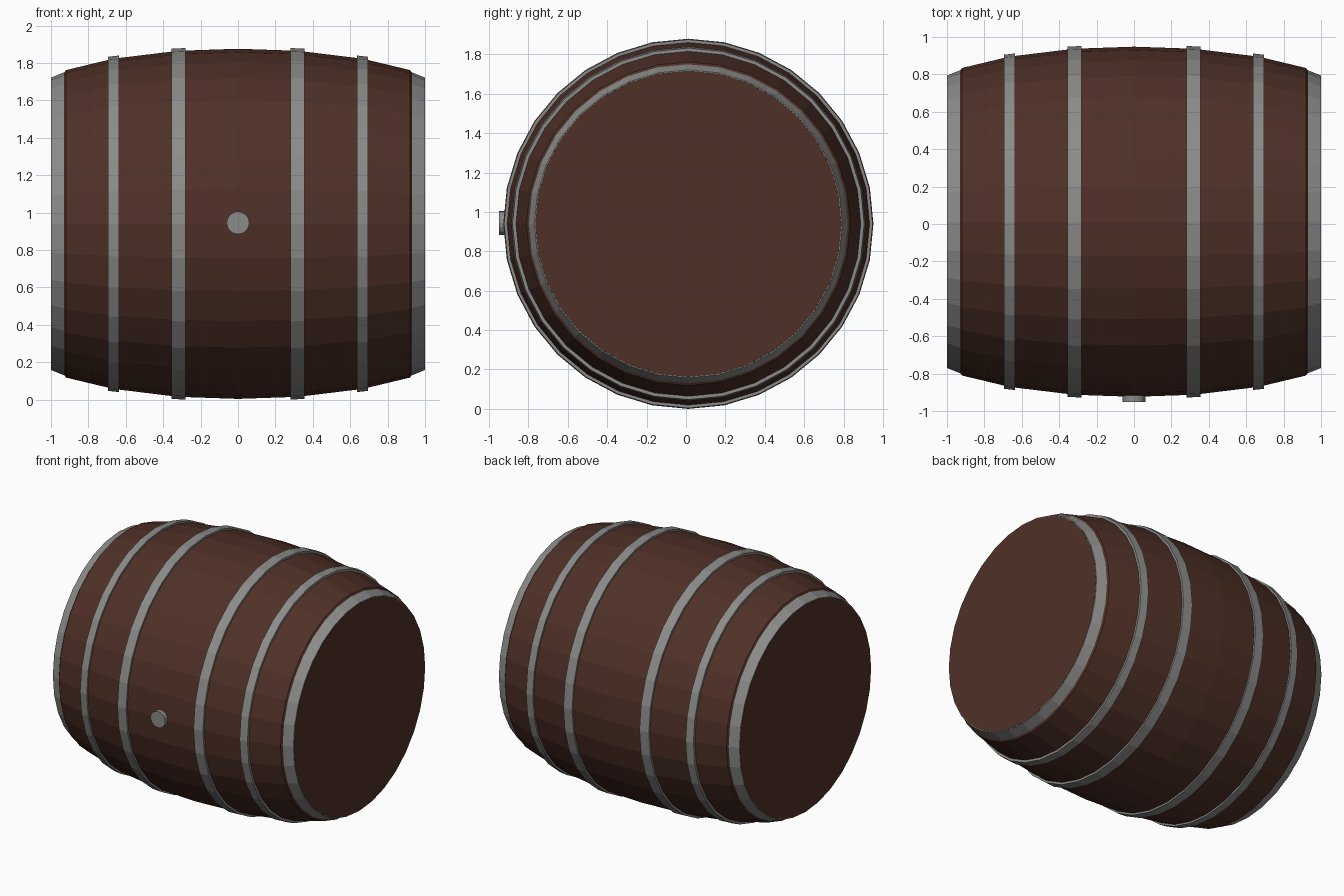
import bpy, bmesh, math

if "Cube" in bpy.data.objects:
    bpy.data.objects.remove(bpy.data.objects["Cube"])

SIDES = 32
CY, CZ = 0.012, 0.94          # barrel axis runs along x through this y, z


def material(name, rgb):
    m = bpy.data.materials.new(name)
    m.diffuse_color = (*rgb, 1.0)
    m.use_nodes = True
    m.node_tree.nodes["Principled BSDF"].inputs["Base Color"].default_value = m.diffuse_color
    return m


wood = material("dark_brown_wood", (0.078, 0.030, 0.020))
metal = material("grey_metal", (0.26, 0.26, 0.255))


def finish(bm, name, mat):
    bmesh.ops.recalc_face_normals(bm, faces=bm.faces)
    me = bpy.data.meshes.new(name)
    bm.to_mesh(me)
    bm.free()
    me.materials.append(mat)
    ob = bpy.data.objects.new(name, me)
    ob.location = (0, CY, CZ)
    bpy.context.collection.objects.link(ob)
    return ob


def lathe(name, profile, mat, ring):
    """Turn (x, radius) points around the x axis; a ring closes on itself, otherwise ends are capped."""
    bm = bmesh.new()
    loops = []
    for x, r in profile:
        loops.append([bm.verts.new((x, r * math.sin(a), r * math.cos(a)))
                      for a in (2 * math.pi * i / SIDES for i in range(SIDES))])
    pairs = list(zip(loops, loops[1:]))
    if ring:
        pairs.append((loops[-1], loops[0]))
    else:
        bm.faces.new(loops[0])
        bm.faces.new(loops[-1])
    for a, b in pairs:
        for i in range(SIDES):
            j = (i + 1) % SIDES
            bm.faces.new((a[i], a[j], b[j], b[i]))
    return finish(bm, name, mat)


# Bulging wooden body with flat heads
half = [(0.32, 0.925), (0.665, 0.883), (0.92, 0.822), (0.935, 0.800), (1.0, 0.777)]
body = [(-x, r) for x, r in reversed(half)] + [(0.0, 0.936)] + half
lathe("barrel_body", body, wood, ring=False)

# Metal hoops: inner edge x, outer edge x, radius at each edge
hoops = {
    "middle_hoop": (0.28, 0.355, 0.940, 0.936),
    "outer_hoop": (0.635, 0.695, 0.900, 0.893),
    "end_hoop": (0.93, 0.999, 0.810, 0.782),
}
for name, (x0, x1, r0, r1) in hoops.items():
    for side, s in (("left", -1), ("right", 1)):
        depth = 0.03 if name != "end_hoop" else 0.015
        lathe(f"{name}_{side}",
              [(s * x0, r0), (s * x1, r1), (s * x1, r1 - depth), (s * x0, r0 - depth)],
              metal, ring=True)

# Round metal bung on the front
bm = bmesh.new()
bmesh.ops.create_cone(bm, cap_ends=True, segments=16, radius1=0.061, radius2=0.061, depth=0.08)
bung = finish(bm, "bung", metal)
bung.rotation_euler = (math.pi / 2, 0, 0)
bung.location = (0, -0.951 + 0.04, 0.945)
